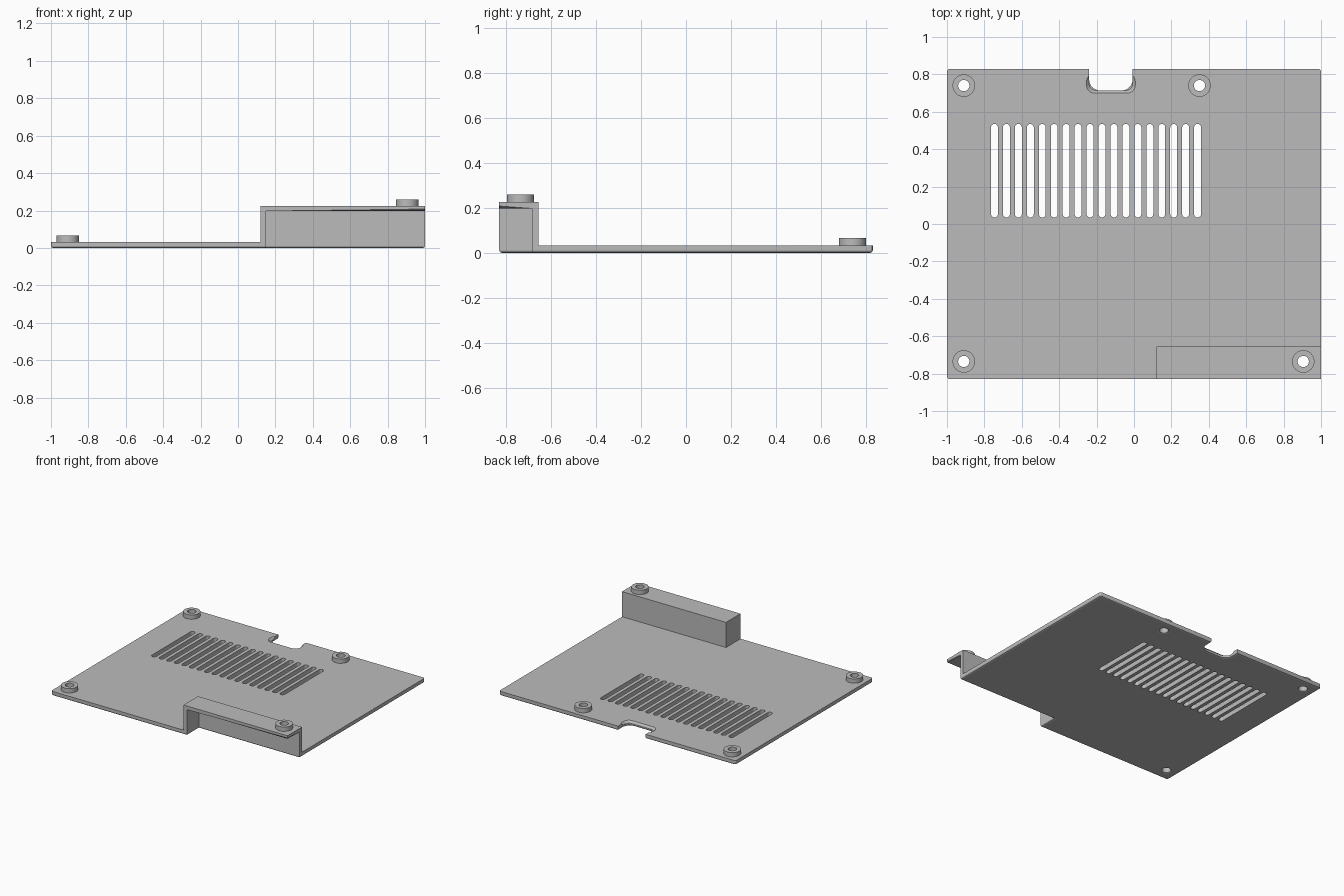
import bpy, bmesh, math
from mathutils import Vector, Matrix

cube = bpy.data.objects.get("Cube")
if cube:
    bpy.data.objects.remove(cube, do_unlink=True)

grey = bpy.data.materials.new("plain_grey")
grey.use_nodes = True
COLOUR = (0.5, 0.5, 0.5, 1)
grey.diffuse_color = COLOUR
grey.node_tree.nodes["Principled BSDF"].inputs["Base Color"].default_value = COLOUR

THICK, STEP_TOP, SHELF_UNDER = 0.033, 0.225, 0.197
FRONT, BACK = -0.83, 0.83


def rounded_rect(x0, x1, y0, y1, r, seg=8):
    """Counter-clockwise outline with round corners."""
    corners = [(x1 - r, y1 - r), (x0 + r, y1 - r), (x0 + r, y0 + r), (x1 - r, y0 + r)]
    if r == 0:
        return corners
    pts = []
    for i, (cx, cy) in enumerate(corners):
        for k in range(seg + 1):
            a = math.pi / 2 * (i + k / seg)
            pts.append((cx + r * math.cos(a), cy + r * math.sin(a)))
    return pts


def circle(cx, cy, r, seg=40):
    return [(cx + r * math.cos(2 * math.pi * i / seg),
             cy + r * math.sin(2 * math.pi * i / seg)) for i in range(seg)]


def add_loft(bm, low, z0, high, z1):
    """Closed solid between two matching outlines."""
    a = [bm.verts.new((x, y, z0)) for x, y in low]
    b = [bm.verts.new((x, y, z1)) for x, y in high]
    n = len(a)
    bm.faces.new(a[::-1])
    bm.faces.new(b)
    for i in range(n):
        j = (i + 1) % n
        bm.faces.new((a[i], a[j], b[j], b[i]))


def make_object(name, bm):
    mesh = bpy.data.meshes.new(name)
    bm.to_mesh(mesh)
    bm.free()
    mesh.materials.append(grey)
    ob = bpy.data.objects.new(name, mesh)
    bpy.context.collection.objects.link(ob)
    return ob


def solid(name, *lofts):
    bm = bmesh.new()
    for loft in lofts:
        add_loft(bm, *loft)
    return make_object(name, bm)


def straight(outline, z0, z1):
    return outline, z0, outline, z1


def activate(ob):
    bpy.ops.object.select_all(action='DESELECT')
    ob.select_set(True)
    bpy.context.view_layer.objects.active = ob


def combine(ob, other, operation):
    """Boolean the other solid into ob, then drop it."""
    other.hide_render = True
    activate(ob)
    mod = ob.modifiers.new("combine", 'BOOLEAN')
    mod.operation, mod.solver, mod.object = operation, 'EXACT', other
    bpy.ops.object.modifier_apply(modifier=mod.name)
    bpy.data.objects.remove(other, do_unlink=True)


# Flat cover with the raised step at the front corner
cover = solid("cover_plate", straight(rounded_rect(-1, 1, FRONT, BACK, 0.015, 3), 0, THICK))
combine(cover, solid("step", straight(rounded_rect(0.12, 1, FRONT, -0.655, 0), 0, STEP_TOP)), 'UNION')
combine(cover, solid("step_hollow", straight(rounded_rect(0.15, 1.2, -1, -0.685, 0), -0.1, SHELF_UNDER)),
        'DIFFERENCE')

# Cable notch in the back edge
combine(cover, solid("notch", straight(rounded_rect(-0.24, -0.007, 0.714, 1, 0.06), -0.1, 0.1)), 'DIFFERENCE')

# Screw bores
posts = [(-0.91, 0.74, THICK), (0.35, 0.74, THICK), (-0.91, -0.735, THICK), (0.905, -0.735, STEP_TOP)]
combine(cover, solid("bores", *[straight(circle(x, y, 0.03), -0.1, 0.4) for x, y, z in posts]), 'DIFFERENCE')

# Ease the lower edges of the plate, the shelf and the bores
bm = bmesh.new()
bm.from_mesh(cover.data)
bmesh.ops.remove_doubles(bm, verts=bm.verts, dist=1e-5)
edges = []
for e in bm.edges:
    if len(e.link_faces) != 2 or e.calc_face_angle(0) < 1.0:
        continue
    for level in (0, SHELF_UNDER):
        flat = all(abs(v.co.z - level) < 1e-4 for v in e.verts)
        under = any(f.normal.z < -0.9 for f in e.link_faces)
        if flat and under and e.is_convex:
            edges.append(e)
bmesh.ops.bevel(bm, geom=edges, offset=0.011, offset_type='OFFSET', segments=2,
                profile=0.5, affect='EDGES', clamp_overlap=False)
bm.to_mesh(cover.data)
bm.free()

# Sloped upper rim of the notch
combine(cover, solid("notch_rim", (rounded_rect(-0.24, -0.007, 0.714, 0.79, 0.035), 0.018,
                                   rounded_rect(-0.256, 0.009, 0.698, 0.806, 0.045), THICK + 0.002)),
        'DIFFERENCE')

# Row of ventilation slots
slots = []
for i in range(18):
    x = -0.746 + i * 1.086 / 17
    slots.append(straight(rounded_rect(x - 0.0185, x + 0.0185, 0.035, 0.535, 0.0184, 6), -0.1, 0.1))
combine(cover, solid("slots", *slots), 'DIFFERENCE')


def standoff(name, x, y, z):
    """Hollow ring turned from a rectangular section."""
    bm = bmesh.new()
    section = [(0.03, z), (0.06, z), (0.06, z + 0.033), (0.03, z + 0.033)]
    verts = [bm.verts.new((r, 0, h)) for r, h in section]
    loop = [bm.edges.new((verts[i], verts[(i + 1) % 4])) for i in range(4)]
    bmesh.ops.spin(bm, geom=verts + loop, cent=(0, 0, 0), axis=(0, 0, 1),
                   angle=2 * math.pi, steps=40, use_merge=True)
    bmesh.ops.remove_doubles(bm, verts=bm.verts, dist=1e-5)
    bmesh.ops.recalc_face_normals(bm, faces=bm.faces)
    bmesh.ops.transform(bm, matrix=Matrix.Translation(Vector((x, y, 0))), verts=bm.verts)
    return make_object(name, bm)


# Screw standoffs
names = ["back_right_standoff", "back_left_standoff", "front_right_standoff", "shelf_standoff"]
parts = [cover] + [standoff(n, *p) for n, p in zip(names, posts)]

for ob in parts:
    activate(ob)
    bpy.ops.object.shade_smooth_by_angle(angle=math.radians(20))
